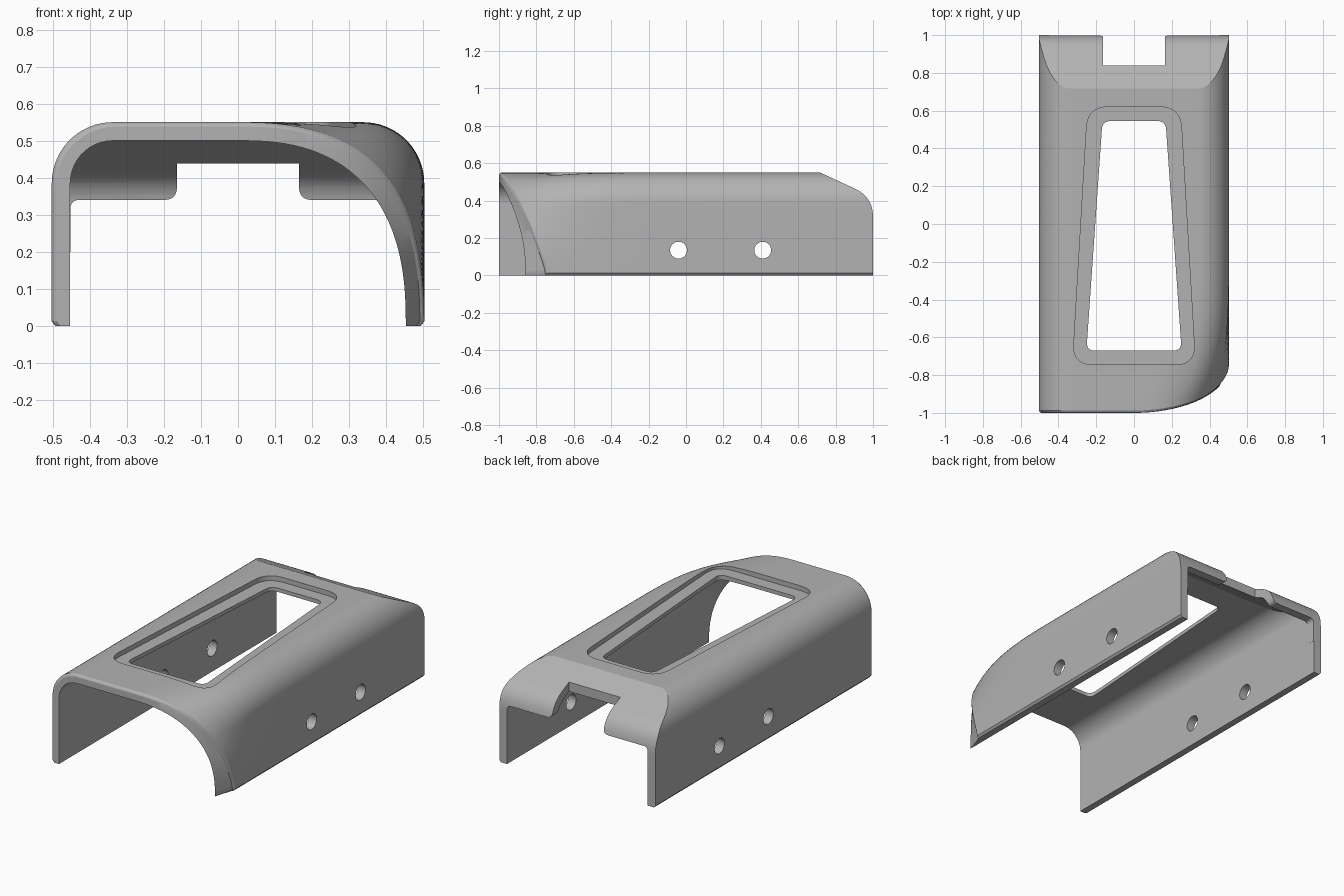
import bpy, bmesh, math
from mathutils import Vector

if "Cube" in bpy.data.objects:
    bpy.data.objects.remove(bpy.data.objects["Cube"])

grey = bpy.data.materials.new("plain grey")
grey.use_nodes = True
COLOUR = (0.45, 0.45, 0.45, 1)
grey.diffuse_color = COLOUR
grey.node_tree.nodes["Principled BSDF"].inputs["Base Color"].default_value = COLOUR

HALF_W, TOP, WALL, CORNER = 0.503, 0.55, 0.05, 0.165
STEPS = 56


def make_object(name, bm):
    bmesh.ops.recalc_face_normals(bm, faces=bm.faces)
    mesh = bpy.data.meshes.new(name)
    bm.to_mesh(mesh)
    bm.free()
    obj = bpy.data.objects.new(name, mesh)
    bpy.context.collection.objects.link(obj)
    mesh.materials.append(grey)
    return obj


def rounded(corners, steps=10):
    """Polygon from (a, b, cut) corners; cut is the length rounded off."""
    out = []
    for i, (a, b, cut) in enumerate(corners):
        p = Vector((a, b))
        if not cut:
            out.append(p)
            continue
        before = Vector(corners[i - 1][:2])
        after = Vector(corners[(i + 1) % len(corners)][:2])
        s = p + (before - p).normalized() * cut
        e = p + (after - p).normalized() * cut
        for k in range(steps + 1):
            t = k / steps
            out.append(s * (1 - t) ** 2 + p * 2 * t * (1 - t) + e * t * t)
    return out


def prism(name, outline, axis, low, high):
    place = {"x": lambda a, b, h: (h, a, b),
             "y": lambda a, b, h: (a, h, b),
             "z": lambda a, b, h: (a, b, h)}[axis]
    bm = bmesh.new()
    face = bm.faces.new([bm.verts.new(place(a, b, low)) for a, b in outline])
    new = bmesh.ops.extrude_face_region(bm, geom=[face])["geom"]
    move = Vector(place(0, 0, high - low))
    bmesh.ops.translate(bm, vec=move, verts=[g for g in new if isinstance(g, bmesh.types.BMVert)])
    return make_object(name, bm)


def boolean(target, tool, operation):
    mod = target.modifiers.new("cut", "BOOLEAN")
    mod.operation, mod.object, mod.solver = operation, tool, "EXACT"
    bpy.context.view_layer.objects.active = target
    bpy.ops.object.modifier_apply(modifier=mod.name)
    bpy.data.objects.remove(tool)


def resample(points):
    """Evenly spaced points along a polyline."""
    dist = [0.0]
    for p, q in zip(points, points[1:]):
        dist.append(dist[-1] + (q - p).length)
    out, k = [], 0
    for i in range(STEPS + 1):
        d = dist[-1] * i / STEPS
        while k < len(dist) - 2 and dist[k + 1] < d:
            k += 1
        out.append(points[k].lerp(points[k + 1], (d - dist[k]) / (dist[k + 1] - dist[k])))
    return out


def arch_half(inset):
    """Flat top, round shoulder, straight wall; from centre top to foot."""
    w, h, r = HALF_W - inset, TOP - inset, CORNER - inset
    pts = [Vector((0, h))]
    for k in range(33):
        a = math.pi / 2 * k / 32
        pts.append(Vector((w - r + r * math.sin(a), h - r + r * math.cos(a))))
    return resample(pts + [Vector((w, 0))])


def swept_half(inset):
    """Broad superelliptic shoulder used at the swept front corner."""
    w, h = HALF_W - inset, TOP - inset
    angles = [math.pi / 2 * k / 200 for k in range(201)]
    return resample([Vector((w * math.sin(a) ** 0.8, h * max(math.cos(a), 0) ** 0.8)) for a in angles])


def front_y(x):
    if x <= 0:
        return -1.0
    return -0.75 - 0.25 * math.sqrt(max(0, 1 - (x / HALF_W) ** 2))


def shell_line(inset, t, edge):
    """One line of points across the shell, left foot to right foot."""
    arch, swept = arch_half(inset), swept_half(inset)
    weight = max(0, 1 - t / 0.4) ** 3.5
    line = [(Vector((-p.x, p.y)), -1.0) for p in reversed(arch[1:])]
    line += [(p.lerp(q, weight), front_y(q.x)) for p, q in zip(arch, swept)]
    if inset == 0:
        for i, j in ((0, 1), (-1, -2)):
            line[j][0].y = 0.012
            line[i][0].x *= 0.98
    sx, sz = 1 - edge / HALF_W, 1 - edge / TOP
    return [(p.x * sx, f + (1.1 - f) * t, p.y * sz) for p, f in line]


# Shell: a bent sheet with one swept front corner and a softened front rim
rings = [(0, 0.012), (0.002, 0.005), (0.006, 0)]
rings += [(0.006 + 0.394 * k / 24, 0) for k in range(1, 25)] + [(1, 0)]
bm = bmesh.new()
grid = []
for t, edge in rings:
    loop = shell_line(0, t, edge) + shell_line(WALL, t, 0)[::-1]
    grid.append([bm.verts.new(p) for p in loop])
count = len(grid[0])
for near, far in zip(grid, grid[1:]):
    for i in range(count):
        j = (i + 1) % count
        bm.faces.new((near[i], near[j], far[j], far[i]))
for end in (grid[0], grid[-1]):
    for i in range(count // 2 - 1):
        bm.faces.new((end[i], end[i + 1], end[count - 2 - i], end[count - 1 - i]))
shell = make_object("cover_shell", bm)

# Rear lip: sloping, curled-over sheet kept inside the shell outline
inner = rounded([(0.706, 0.7, 0), (0.706, 0.5, 0), (0.95, 0.388, 0.076),
                 (0.95, 0.2, 0), (1.1, 0.2, 0), (1.1, 0.7, 0)])
lip = prism("rear_lip", inner, "x", -0.6, 0.6)
half = arch_half(0.02)
section = [Vector((-p.x, p.y)) for p in reversed(half[1:])] + half
boolean(lip, prism("lip_limit", section, "y", 0.5, 1.3), "INTERSECT")
boolean(shell, lip, "UNION")

# Trim the back to the sloped and rounded outline
outside = rounded([(0.609, 0.6, 0), (1, 0.419, 0.107), (1, -0.2, 0),
                   (1.3, -0.2, 0), (1.3, 0.9, 0), (0.609, 0.9, 0)])
boolean(shell, prism("back_trim", outside, "x", -1, 1), "DIFFERENCE")

# Rear opening with the notch between two tabs
right_side = [(0.165, 0.8, 0), (0.165, 0.34, 0.035), (0.4525, 0.34, 0.025), (0.4525, -0.1, 0)]
left_side = [(-a, b, c) for a, b, c in reversed(right_side)]
boolean(shell, prism("rear_opening", rounded(right_side + left_side), "y", 0.84, 1.3), "DIFFERENCE")


# Tapered window and the shallow recess around it
def taper(front, back, y0, y1, cut):
    return rounded([(-front, y0, cut), (front, y0, cut), (back, y1, cut), (-back, y1, cut)])


boolean(shell, prism("recess", taper(0.325, 0.245, -0.745, 0.62, 0.11), "z", 0.522, 0.9), "DIFFERENCE")
boolean(shell, prism("window", taper(0.252, 0.167, -0.67, 0.545, 0.045), "z", 0.3, 0.9), "DIFFERENCE")

# Two screw holes through both walls
for y in (-0.04, 0.41):
    ring = [(y + 0.045 * math.cos(math.tau * k / 40), 0.135 + 0.045 * math.sin(math.tau * k / 40))
            for k in range(40)]
    boolean(shell, prism("screw_hole", ring, "x", -1, 1), "DIFFERENCE")

bpy.ops.object.select_all(action="DESELECT")
shell.select_set(True)
bpy.context.view_layer.objects.active = shell
bpy.ops.object.shade_smooth_by_angle(angle=math.radians(22))
